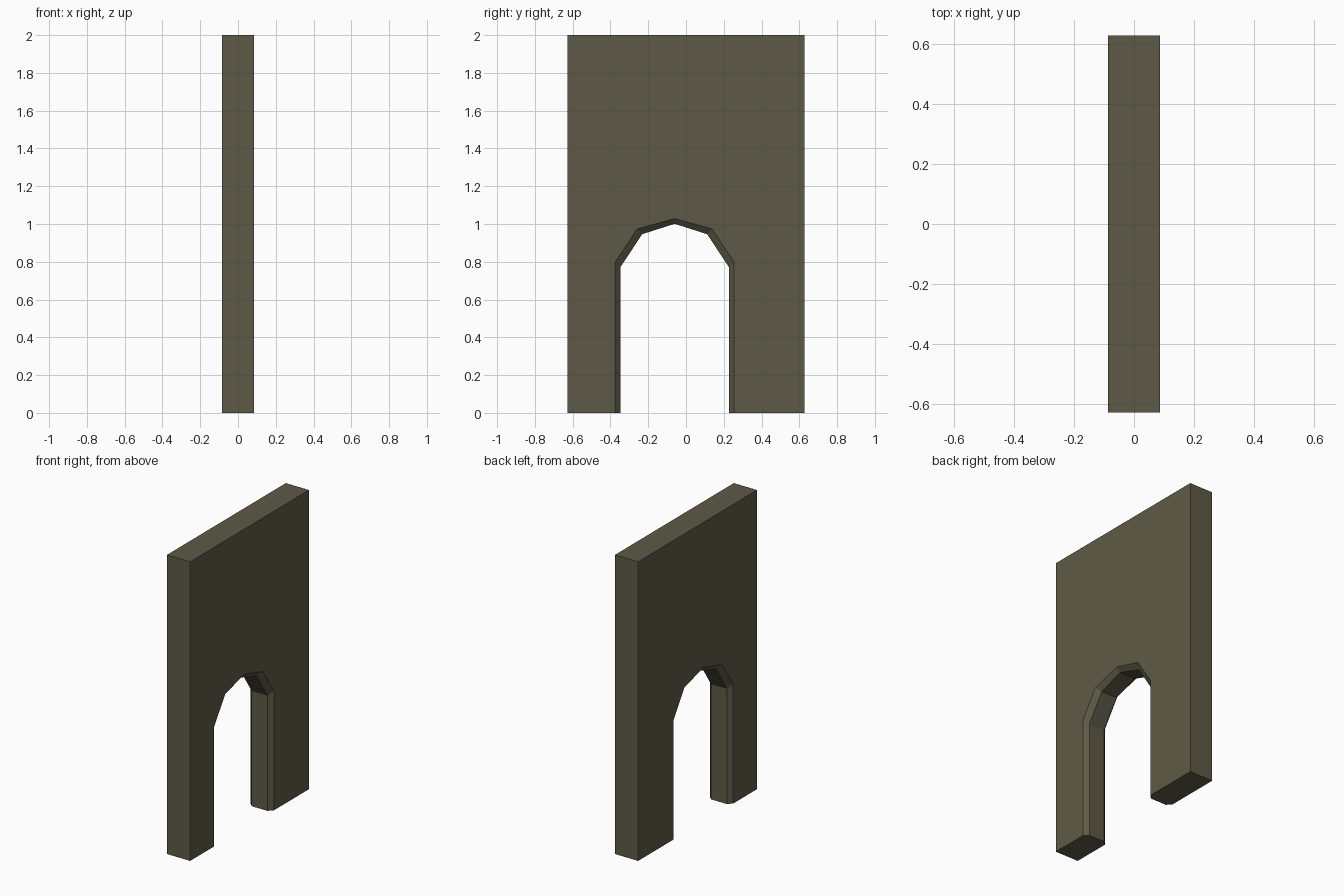
import bpy, bmesh

if "Cube" in bpy.data.objects:
    bpy.data.objects.remove(bpy.data.objects["Cube"])

HX, HY, H = 0.086, 0.628, 2.0   # half thickness, half width, height
CY, C = -0.06, 0.028            # arch centre, chamfer depth


def arch(half, shoulder, spring, knee, top):
    """Arch outline in (y, z), mirrored about its centre line."""
    left = [(-half, 0), (-half, spring), (-shoulder, knee)]
    pts = left + [(0, top)] + [(-y, z) for y, z in reversed(left)]
    return [(CY + y, z) for y, z in pts]


outer = arch(0.315, 0.198, 0.799, 0.974, 1.029)
inner = arch(0.288, 0.172, 0.770, 0.946, 1.001)

stone = bpy.data.materials.new("dark olive stone")
stone.diffuse_color = (0.112, 0.102, 0.063, 1)
stone.use_nodes = True
stone.node_tree.nodes["Principled BSDF"].inputs["Base Color"].default_value = stone.diffuse_color

bm = bmesh.new()

# arch loops through the wall thickness: chamfer, reveal, chamfer
rings = [[bm.verts.new((x, y, z)) for y, z in prof]
         for x, prof in ((-HX, outer), (-HX + C, inner), (HX - C, inner), (HX, outer))]
for a, b in zip(rings, rings[1:]):
    for i in range(len(a) - 1):
        bm.faces.new((a[i], a[i + 1], b[i + 1], b[i]))

# slab outline on both sides, with the two broad faces around the arch
sides = [[bm.verts.new((x, y, z)) for y, z in ((HY, 0), (HY, H), (-HY, H), (-HY, 0))]
         for x in (-HX, HX)]
for ring, side in ((rings[0], sides[0]), (rings[3], sides[1])):
    bm.faces.new(ring + side)

# ends and top
for i in range(3):
    bm.faces.new((sides[0][i], sides[0][i + 1], sides[1][i + 1], sides[1][i]))

# undersides of the two legs
for end, corner in ((0, 3), (-1, 0)):
    bm.faces.new([r[end] for r in rings] + [sides[1][corner], sides[0][corner]])

bmesh.ops.recalc_face_normals(bm, faces=bm.faces)
bmesh.ops.triangulate(bm, faces=[f for f in bm.faces if len(f.verts) > 6])
mesh = bpy.data.meshes.new("arched_wall")
bm.to_mesh(mesh)
bm.free()
mesh.materials.append(stone)
bpy.context.collection.objects.link(bpy.data.objects.new("arched_wall", mesh))
